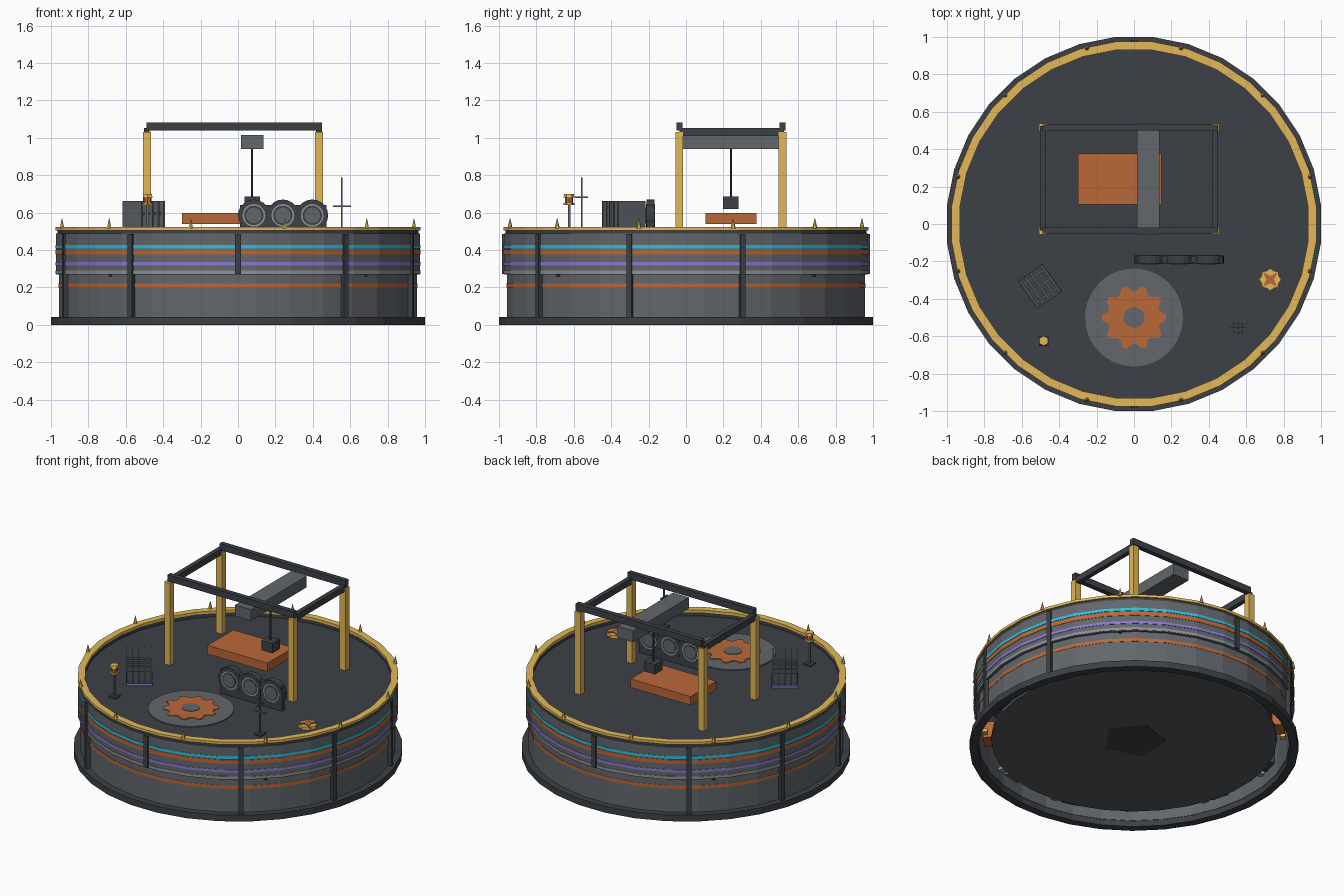
import bpy, bmesh, math
from mathutils import Matrix, Vector

cube = bpy.data.objects.get("Cube")
if cube:
    bpy.data.objects.remove(cube, do_unlink=True)

SIDES = 32
DECK = 0.48
TAU = 2 * math.pi


def material(name, color):
    m = bpy.data.materials.new(name)
    m.use_nodes = True
    m.diffuse_color = (*color, 1)
    m.node_tree.nodes["Principled BSDF"].inputs["Base Color"].default_value = (*color, 1)
    return m


DARK = material("dark steel", (0.045, 0.052, 0.062))
CHARCOAL = material("charcoal floor", (0.085, 0.095, 0.108))
GREY = material("mid grey steel", (0.122, 0.135, 0.15))
LIGHT = material("light grey steel", (0.27, 0.29, 0.31))
GOLD = material("warning gold", (0.77, 0.485, 0.095))
ORANGE = material("rust orange", (0.49, 0.14, 0.039))
CYAN = material("cyan", (0.03, 0.52, 0.70))
PURPLE = material("violet", (0.27, 0.19, 0.64))


def finish(name, bm, mat):
    bmesh.ops.recalc_face_normals(bm, faces=bm.faces)
    mesh = bpy.data.meshes.new(name)
    bm.to_mesh(mesh)
    bm.free()
    mesh.materials.append(mat)
    ob = bpy.data.objects.new(name, mesh)
    bpy.context.collection.objects.link(ob)
    return ob


def box(name, lo, hi, mat, about=None, angle=0):
    """Box between two corners, optionally turned about a vertical axis."""
    bm = bmesh.new()
    bmesh.ops.create_cube(bm, size=1)
    lo, hi = Vector(lo), Vector(hi)
    m = Matrix.Translation((lo + hi) / 2) @ Matrix.Diagonal((*(hi - lo), 1))
    turn = Matrix.Rotation(angle, 4, "Z")
    if about:
        turn = Matrix.Translation((*about, 0)) @ turn
    bmesh.ops.transform(bm, matrix=turn @ m, verts=bm.verts)
    return finish(name, bm, mat)


def cone(name, base, height, r1, r2, mat, n=12, axis="Z"):
    bm = bmesh.new()
    bmesh.ops.create_cone(bm, cap_ends=True, segments=n, radius1=r1, radius2=r2, depth=height)
    m = Matrix.Translation((0, 0, height / 2))
    if axis != "Z":
        m = Matrix.Rotation(math.pi / 2, 4, axis) @ m
    bmesh.ops.transform(bm, matrix=Matrix.Translation(base) @ m, verts=bm.verts)
    return finish(name, bm, mat)


def ring(name, inner, outer, z0, z1, mat):
    """Faceted hollow ring; radii are measured to the flats."""
    bm = bmesh.new()
    loops = []
    for r, z in ((inner, z0), (outer, z0), (outer, z1), (inner, z1)):
        r /= math.cos(math.pi / SIDES)
        loops.append([bm.verts.new((r * math.cos(a), r * math.sin(a), z))
                      for a in ((i + 0.5) * TAU / SIDES for i in range(SIDES))])
    for k in range(4):
        a, b = loops[k], loops[(k + 1) % 4]
        for i in range(SIDES):
            j = (i + 1) % SIDES
            bm.faces.new((a[i], a[j], b[j], b[i]))
    return finish(name, bm, mat)


def plate(name, points, z0, z1, mat):
    bm = bmesh.new()
    face = bm.faces.new([bm.verts.new((x, y, z0)) for x, y in points])
    top = bmesh.ops.extrude_face_region(bm, geom=[face])["geom"]
    bmesh.ops.translate(bm, vec=(0, 0, z1 - z0),
                        verts=[v for v in top if isinstance(v, bmesh.types.BMVert)])
    return finish(name, bm, mat)


def polar(cx, cy, radii, per, phase=0):
    """Outline whose radius cycles through a list."""
    n = len(radii) * per
    return [(cx + radii[i % len(radii)] * math.cos(phase + i * TAU / n),
             cy + radii[i % len(radii)] * math.sin(phase + i * TAU / n)) for i in range(n)]


# Drum shell, stripes and deck
ring("base_ring", 0.948, 1.0, 0, 0.043, DARK)
ring("lower_wall", 0.945, 0.958, 0.04, 0.27, GREY)
ring("upper_wall", 0.945, 0.972, 0.268, 0.487, GREY)
ring("wall_cap", 0.935, 0.966, 0.47, 0.506, DARK)
ring("deck_rim", 0.931, 0.975, 0.505, 0.522, GOLD)
for label, r, z0, z1, mat in (("lower_orange", 0.96, 0.2, 0.222, ORANGE),
                              ("pale", 0.975, 0.272, 0.29, LIGHT),
                              ("violet", 0.975, 0.318, 0.335, PURPLE),
                              ("upper_orange", 0.975, 0.375, 0.402, ORANGE),
                              ("cyan", 0.975, 0.408, 0.427, CYAN)):
    ring(label + "_stripe", 0.95, r, z0, z1, mat)
flat = [0.94 / math.cos(math.pi / SIDES)]
plate("deck", polar(0, 0, flat, SIDES, math.pi / SIDES), DECK - 0.02, DECK, DARK)
plate("lower_floor", polar(0, 0, [0.872], SIDES, math.pi / SIDES), 0.06, 0.08, CHARCOAL)
plate("floor_patch", polar(0, 0, [0.2, 0.16], 5), 0.057, 0.061, DARK)

# Wall pillars, short at the front and back, with one bay left open
for deg in range(18, 360, 36):
    if deg != 54:
        short = deg in (90, 270)
        box("wall_pillar", (0.95, -0.015, 0.272 if short else 0.04),
            (0.985, 0.015, 0.485), DARK, angle=math.radians(deg))

# Rim spikes, wall studs and machinery behind the wall
for i in range(12):
    a = math.radians(15 + 30 * i)
    c, s = math.cos(a), math.sin(a)
    cone("rim_spike", (0.974 * c, 0.974 * s, 0.515), 0.055, 0.014, 0.001, GOLD, 6)
    if i % 3 == 1:
        cone("wall_stud", (0.968 * c, 0.968 * s, 0.258), 0.014, 0.01, 0.01, DARK, 6)
    box("inner_machine", (0.85, -0.06, 0.09), (0.92, 0.06, 0.2),
        (GREY, ORANGE, DARK)[i % 3], angle=a)
    box("inner_rail", (0.885, 0.09, 0.09), (0.92, 0.13, 0.11), (GOLD, LIGHT)[i % 2], angle=a)

# Gantry crane
for x in (-0.487, 0.433):
    for y in (-0.036, 0.515):
        box("gantry_post", (x - 0.022, y - 0.021, DECK), (x + 0.022, y + 0.021, 1.032), GOLD)
    box("gantry_side_beam", (x - 0.015, -0.035, 1.01), (x + 0.015, 0.525, 1.052), DARK)
for y in (-0.036, 0.515):
    box("gantry_long_beam", (-0.488, y - 0.016, 1.04), (0.45, y + 0.016, 1.083), DARK)
box("crane_trolley", (0.017, -0.055, 0.94), (0.135, 0.538, 1.016), GREY)
cone("hoist_cable", (0.075, 0.24, 0.68), 0.27, 0.006, 0.006, DARK, 8)
box("hoist_block", (0.035, 0.198, 0.62), (0.117, 0.28, 0.685), DARK)
box("cargo_slab", (-0.3, 0.105, 0.54), (0.147, 0.378, 0.598), ORANGE)

# Triple fan panel, detailed on both sides
box("fan_panel", (0.01, -0.208, DECK), (0.472, -0.172, 0.64), DARK)
for x in (0.085, 0.24, 0.397):
    for name, r, half, mat in (("fan_housing", 0.085, 0.022, DARK),
                               ("fan_ring", 0.061, 0.0235, LIGHT),
                               ("fan_recess", 0.052, 0.0245, DARK),
                               ("fan_disc", 0.042, 0.0255, GREY)):
        cone(name, (x, -0.19 + half, 0.585), 2 * half, r, r, mat, 20, "X")

# Plate rack, turned on the deck
rack = dict(about=(-0.503, -0.333), angle=math.radians(-55))
box("rack_base", (-0.09, -0.08, DECK), (0.09, 0.08, 0.497), DARK, **rack)
for x in (-0.088, 0.088):
    box("rack_strip", (x - 0.003, -0.079, 0.482), (x + 0.003, 0.079, 0.496), PURPLE, **rack)
for i in range(5):
    y = -0.072 + 0.036 * i
    box("rack_plate", (-0.088, y - 0.005, 0.497), (0.088, y + 0.005, 0.662), GREY, **rack)
for x in (-0.06, 0.0, 0.06):
    box("rack_crossbar", (x - 0.005, -0.07, 0.59), (x + 0.005, 0.07, 0.6), GREY, **rack)

# Gear emblem on a round pad
plate("gear_pad", polar(0, -0.5, [0.262], 40), DECK, DECK + 0.006, GREY)
plate("deck_gear", polar(0, -0.5, [0.172, 0.172, 0.142, 0.142], 10, math.radians(-4)),
      DECK + 0.005, DECK + 0.011, ORANGE)
plate("gear_hub", polar(0, -0.5, [0.056], 20), DECK + 0.01, DECK + 0.014, GREY)

# Beacon lamp
lx, ly = -0.483, -0.625
box("beacon_foot", (lx - 0.026, ly - 0.026, DECK), (lx + 0.026, ly + 0.026, 0.49), DARK)
box("beacon_pole", (lx - 0.007, ly - 0.007, 0.49), (lx + 0.007, ly + 0.007, 0.645), GREY)
cone("beacon_collar", (lx, ly, 0.64), 0.012, 0.03, 0.03, GOLD, 6)
cone("beacon_lens", (lx, ly, 0.652), 0.03, 0.021, 0.021, ORANGE, 8)
cone("beacon_cap", (lx, ly, 0.682), 0.017, 0.03, 0.026, GOLD, 6)

# Antenna with crossed arms
ax, ay = 0.555, -0.558
box("antenna_foot", (ax - 0.025, ay - 0.025, DECK), (ax + 0.025, ay + 0.025, 0.49), DARK)
box("antenna_mast", (ax - 0.004, ay - 0.004, 0.49), (ax + 0.004, ay + 0.004, 0.788), GREY)
box("antenna_arm_x", (ax - 0.048, ay - 0.004, 0.629), (ax + 0.048, ay + 0.004, 0.637), GREY)
box("antenna_arm_y", (ax - 0.004, ay - 0.035, 0.677), (ax + 0.004, ay + 0.035, 0.685), GREY)

# Valve hatch with a four-point star
plate("valve_hatch", polar(0.728, -0.297, [0.06, 0.05], 8), DECK, 0.5, GOLD)
plate("valve_star", polar(0.728, -0.297, [0.056, 0.02], 4, math.pi / 4), 0.499, 0.506, ORANGE)
